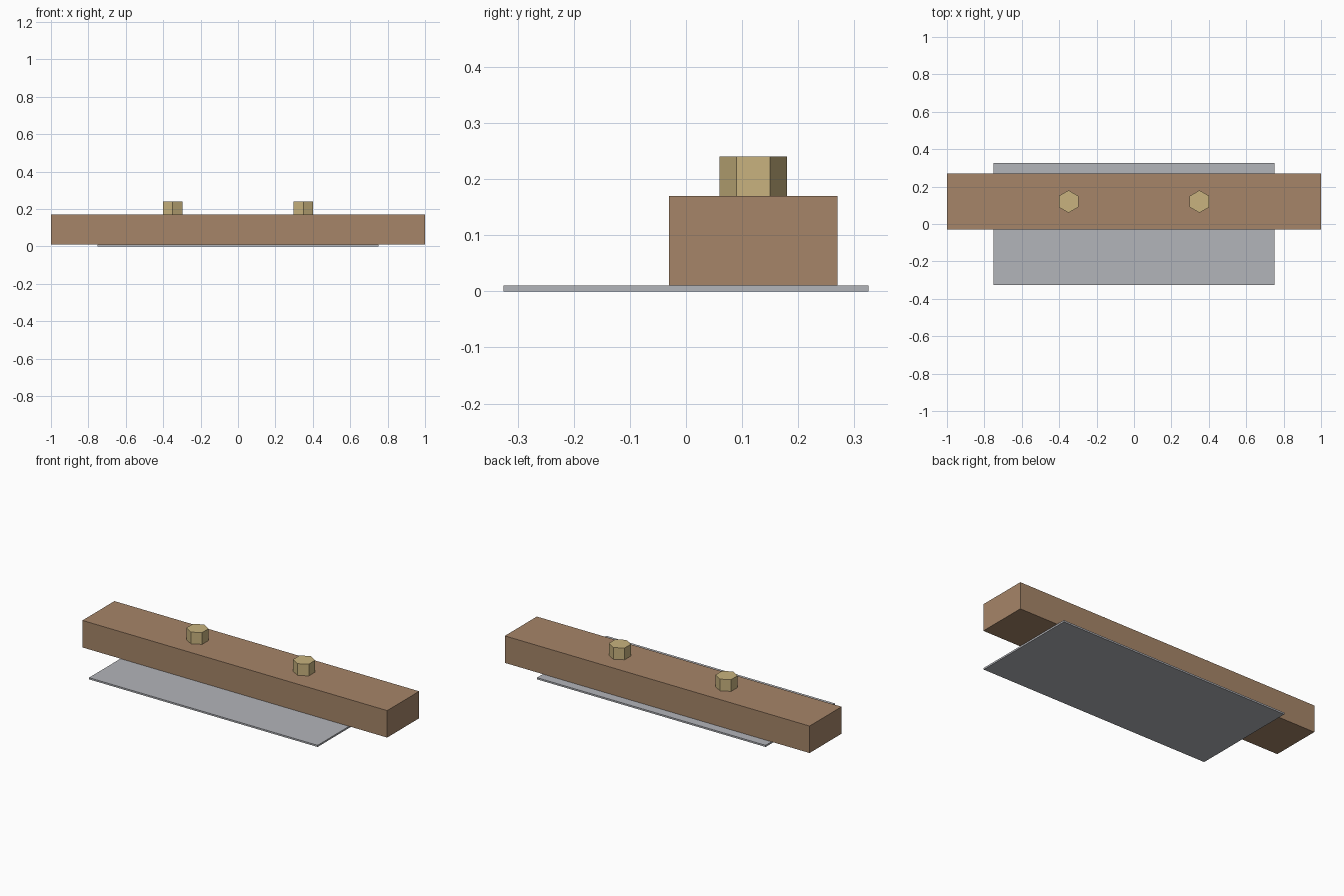
import bpy

# Remove the default cube
cube = bpy.data.objects.get("Cube")
if cube:
    bpy.data.objects.remove(cube, do_unlink=True)


def material(name, rgb):
    mat = bpy.data.materials.new(name)
    mat.use_nodes = True
    color = (*rgb, 1.0)
    mat.diffuse_color = color
    mat.node_tree.nodes["Principled BSDF"].inputs["Base Color"].default_value = color
    return mat


wood = material("brown_wood", (0.38, 0.235, 0.14))
steel = material("grey_steel", (0.45, 0.46, 0.49))
brass = material("pale_brass", (0.58, 0.45, 0.21))


def finish(name, mat):
    obj = bpy.context.object
    obj.name = name
    obj.data.materials.append(mat)
    return obj


def box(name, low, high, mat):
    center = [(a + b) / 2 for a, b in zip(low, high)]
    bpy.ops.mesh.primitive_cube_add(size=1, location=center)
    bpy.context.object.scale = [b - a for a, b in zip(low, high)]
    bpy.ops.object.transform_apply(location=False, rotation=False, scale=True)
    return finish(name, mat)


# Thin base plate and the long beam resting on it
box("base_plate", (-0.75, -0.325, 0), (0.75, 0.325, 0.01), steel)
box("beam", (-1, -0.03, 0.01), (1, 0.27, 0.17), wood)

# Hexagonal bolt heads on top of the beam
for side, x in (("left", 0.35), ("right", -0.35)):
    bpy.ops.mesh.primitive_cylinder_add(
        vertices=6, radius=0.06, depth=0.07, location=(x, 0.12, 0.205))
    finish(side + "_bolt_head", brass)
